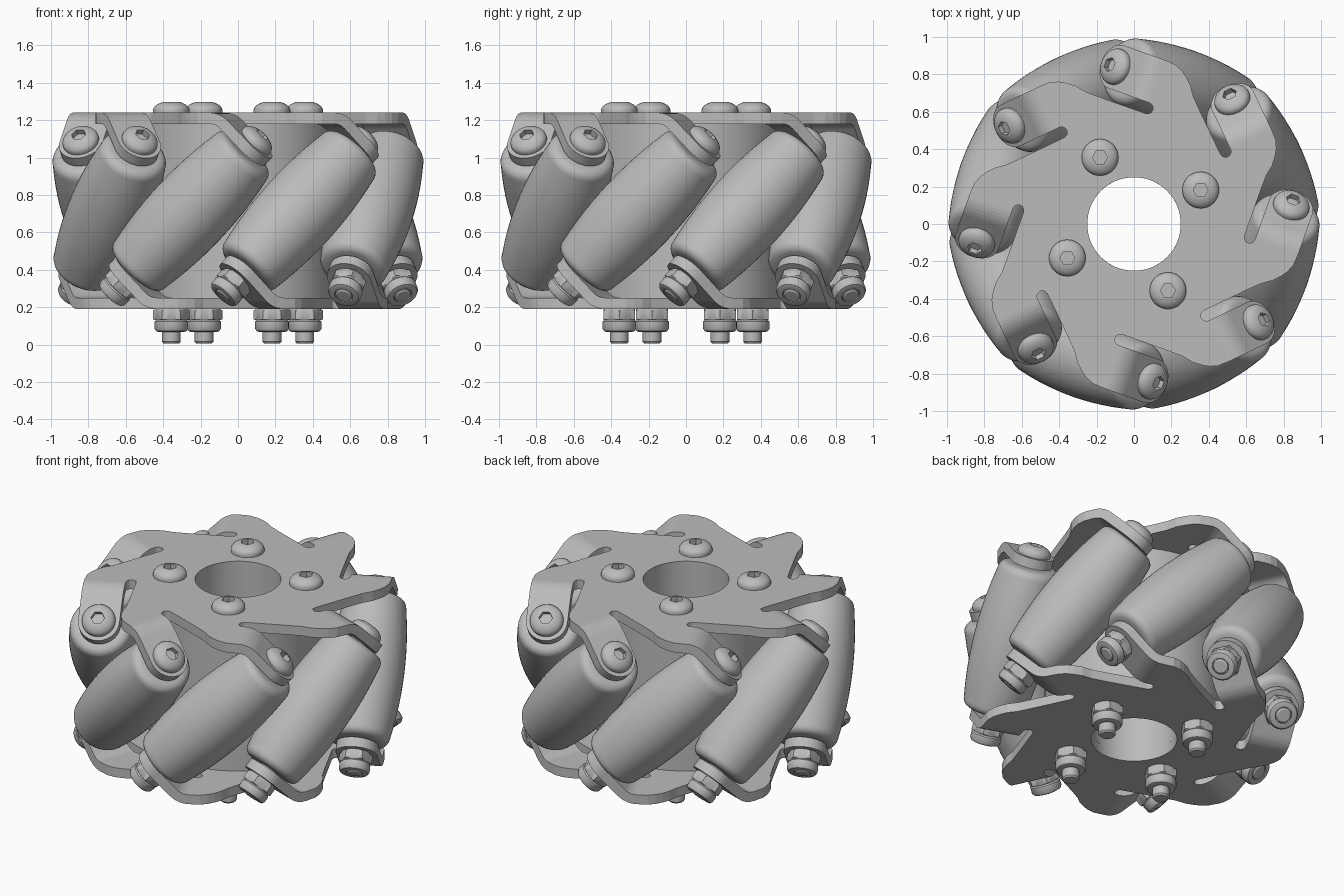
import bpy, bmesh
from math import sin, cos, pi, radians, sqrt
from mathutils import Matrix, Vector

if "Cube" in bpy.data.objects:
    bpy.data.objects.remove(bpy.data.objects["Cube"], do_unlink=True)

COUNT = 8                  # rollers around the wheel
START = radians(25.5)      # direction of the first roller's middle
MID_Z = 0.715              # height of the wheel's mid plane
AXIS_R = 0.76              # distance of the roller axes from the centre
PLATE_Z = 0.495            # plate mid surface above the mid plane
THICK = 0.06
TAB_S = 0.49               # tab position along the roller axis
TAB_W = 0.122              # half width of a tab

steel = bpy.data.materials.new("grey metal")
steel.use_nodes = True
GREY = (0.5, 0.5, 0.5, 1)
steel.diffuse_color = GREY
steel.node_tree.nodes["Principled BSDF"].inputs["Base Color"].default_value = GREY


def finish_mesh(bm, name, smooth=True):
    bmesh.ops.recalc_face_normals(bm, faces=bm.faces)
    mesh = bpy.data.meshes.new(name)
    bm.to_mesh(mesh)
    bm.free()
    mesh.materials.append(steel)
    if smooth:
        mesh.shade_smooth()
        mesh.set_sharp_from_angle(angle=radians(32))
    return mesh


def lathe(name, profile, segs=36, closed=False):
    """Turn (radius, height, 'hex'?) points round z; hex points form a hexagon."""
    bm = bmesh.new()
    rings = []
    for r, z, *kind in profile:
        ring = []
        for i in range(segs):
            a = 2 * pi * i / segs
            rr = r * cos(pi / 6) / cos(a % (pi / 3) - pi / 6) if kind else r
            ring.append(bm.verts.new((rr * cos(a), rr * sin(a), z)))
        rings.append(ring)
    pairs = list(zip(rings, rings[1:]))
    if closed:
        pairs.append((rings[-1], rings[0]))
    else:
        bm.faces.new(rings[0])
        bm.faces.new(rings[-1])
    for lo, hi in pairs:
        for i in range(segs):
            j = (i + 1) % segs
            bm.faces.new((lo[i], lo[j], hi[j], hi[i]))
    return finish_mesh(bm, name)


def place(name, mesh, matrix):
    ob = bpy.data.objects.new(name, mesh)
    bpy.context.collection.objects.link(ob)
    ob.matrix_world = matrix
    return ob


def polar_frame(k, tau, rho, z=0.0):
    """Point at tangential offset tau and radial offset rho of sector k."""
    a = 2 * pi * k / COUNT
    return Vector((rho * cos(a) - tau * sin(a), rho * sin(a) + tau * cos(a), z))


def tab_rows():
    """Rows (tau, z, half width) of a tab bent down 45 degrees with a round end."""
    bend = 0.12
    diag = TAB_S / sqrt(2)
    tau0 = 2 * diag - PLATE_Z - bend * (sqrt(2) - 1)
    rows = []
    for i in range(7):
        a = pi / 4 * i / 6
        rows.append((tau0 + bend * sin(a), PLATE_Z - bend * (1 - cos(a)), TAB_W))
    for i in range(10):
        a = pi / 2 * i / 9.6
        step = TAB_W * sin(a) / sqrt(2)
        rows.append((diag + step, diag - step, TAB_W * cos(a)))
    return rows


def plate_mesh():
    bm = bmesh.new()
    rows = tab_rows()
    t0 = rows[0][0]
    lip = AXIS_R - TAB_W
    slot = 0.03
    outline = []
    for k in range(COUNT):
        # tooth edge leading to the bend line
        for tau, rho in ((0.0, 0.835), (0.035, 0.86), (0.08, 0.878), (t0, AXIS_R + TAB_W), (t0, lip)):
            outline.append(polar_frame(k, tau, rho, PLATE_Z))
        # rounded slot end, then the straight edge of the next tooth
        for i in range(7):
            a = pi * i / 6
            outline.append(polar_frame(k, t0 - 0.01 - slot * sin(a), lip - slot + slot * cos(a), PLATE_Z))
        for tau, rho in ((0.4, lip - 2 * slot), (0.48, 0.58), (0.54, 0.592)):
            outline.append(polar_frame(k, tau, rho, PLATE_Z))
    bore = [Vector((0.25 * cos(2 * pi * i / 64), 0.25 * sin(2 * pi * i / 64), PLATE_Z)) for i in range(64)]
    edges = []
    for loop in (outline, bore):
        vs = [bm.verts.new(p) for p in loop]
        edges += [bm.edges.new((vs[i - 1], vs[i])) for i in range(len(vs))]
    bmesh.ops.triangle_fill(bm, use_beauty=True, use_dissolve=False, edges=edges)
    # bent tabs
    for k in range(COUNT):
        strip = [[bm.verts.new(polar_frame(k, tau, AXIS_R + side * w, z)) for side in (-1, 1)]
                 for tau, z, w in rows]
        for (a, b), (c, d) in zip(strip, strip[1:]):
            bm.faces.new((a, b, d, c))
    bmesh.ops.remove_doubles(bm, verts=bm.verts, dist=0.0005)
    return finish_mesh(bm, "plate", smooth=False)


# Side plates: the lower one is the upper one turned over
plate = plate_mesh()
base = Matrix.Translation((0, 0, MID_Z)) @ Matrix.Rotation(START, 4, "Z")
flip = Matrix.Rotation(pi, 4, "X")
for name, m in (("top_plate", base), ("bottom_plate", base @ flip)):
    ob = place(name, plate, m)
    solid = ob.modifiers.new("thickness", "SOLIDIFY")
    solid.thickness = THICK
    solid.offset = 0

# Hub between the plates
half = PLATE_Z - THICK / 2
hub = lathe("hub", [(0.25, -half), (0.52, -half), (0.52, half), (0.25, half)], 64, closed=True)
place("hub", hub, Matrix.Translation((0, 0, MID_Z)))

# Barrel roller with rounded ends
L, FIL = 0.45, 0.05
side = [(0.22 - 0.035 * (i / 6) ** 2, (L - FIL) * i / 6) for i in range(7)]
side += [(0.135 + FIL * cos(a), L - FIL + FIL * sin(a)) for a in (pi / 10 * i for i in range(1, 6))]
side += [(0.09, L)]
roller = lathe("roller", [(r, -z) for r, z in side[:0:-1]] + side, 48)

# Fasteners: button head with a hex socket, and a lock nut
dome = [(0.098 * cos(a), 0.012 + 0.05 * sin(a)) for a in (radians(62) * i / 6 for i in range(7))]
head = lathe("screw_head", [(0.098, 0)] + dome + [(0.04, 0.057, "hex"), (0.04, 0.025, "hex")])
nut_side = [(0.085, 0), (0.098, 0.008, "hex"), (0.098, 0.055, "hex"), (0.083, 0.06),
            (0.09, 0.068), (0.09, 0.105), (0.082, 0.118), (0.07, 0.122), (0.05, 0.122)]
nut = lathe("lock_nut", nut_side + [(0.05, 0.105), (0.045, 0.105), (0.045, 0.12), (0.036, 0.126)])
long_nut = lathe("long_lock_nut", nut_side + [(0.05, 0.175), (0.042, 0.185)])
pin = lathe("roller_pin", [(0.06, -0.5), (0.06, 0.5)], 24)

# Rollers on their slanted axes
tab_face = TAB_S + THICK / 2
for k in range(COUNT):
    a = START + 2 * pi * k / COUNT
    x = Vector((cos(a), sin(a), 0))
    z = Vector((-sin(a), cos(a), 1)).normalized()
    rot = Matrix((x, z.cross(x), z)).transposed().to_4x4()
    m = Matrix.Translation(x * AXIS_R + Vector((0, 0, MID_Z))) @ rot
    place(f"roller_{k + 1}", roller, m)
    place(f"roller_pin_{k + 1}", pin, m)
    place(f"roller_screw_{k + 1}", head, m @ Matrix.Translation((0, 0, tab_face)))
    place(f"roller_nut_{k + 1}", nut, m @ flip @ Matrix.Translation((0, 0, tab_face)))

# Four through bolts of the hub
outer = PLATE_Z + THICK / 2
for k in range(4):
    a = radians(27) + k * pi / 2
    spot = Matrix.Translation((0.4 * cos(a), 0.4 * sin(a), MID_Z))
    place(f"hub_screw_{k + 1}", head, spot @ Matrix.Translation((0, 0, outer)))
    place(f"hub_nut_{k + 1}", long_nut, spot @ flip @ Matrix.Translation((0, 0, outer)))
